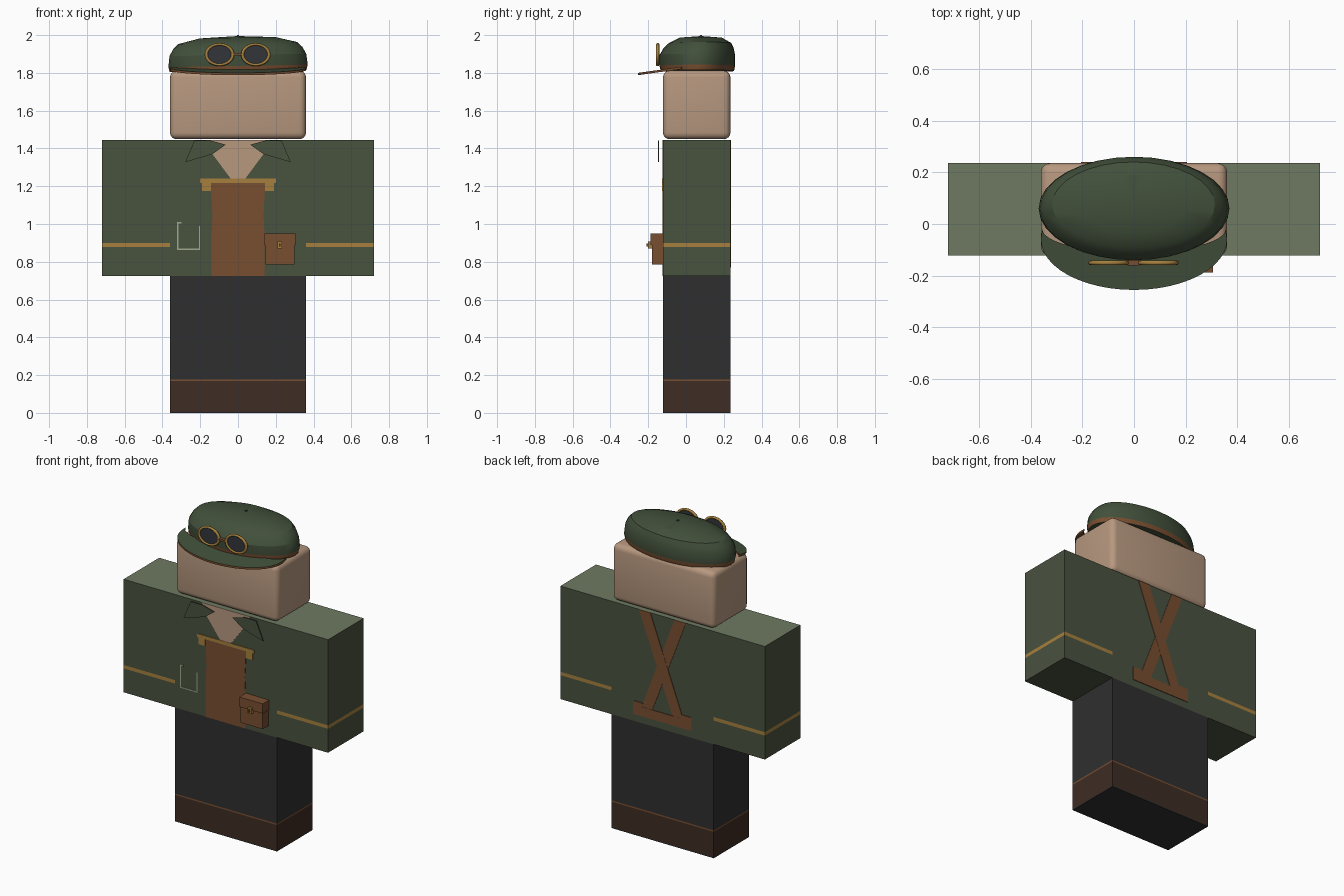
import bpy, bmesh, math
from mathutils import Matrix

if "Cube" in bpy.data.objects:
    bpy.data.objects.remove(bpy.data.objects["Cube"])


def paint(name, r, g, b):
    m = bpy.data.materials.new(name)
    m.diffuse_color = [(c / 255 / 12.92 if c < 11 else ((c / 255 + 0.055) / 1.055) ** 2.4)
                       for c in (r, g, b)] + [1]
    m.use_nodes = True
    m.node_tree.nodes["Principled BSDF"].inputs["Base Color"].default_value = m.diffuse_color
    return m


GREEN = paint("jacket_green", 73, 82, 63)
HAT = paint("hat_green", 66, 80, 59)
SAGE = paint("shoulder_sage", 110, 122, 98)
SKIN = paint("skin", 183, 152, 127)
CHARCOAL = paint("charcoal", 47, 47, 48)
BOOT = paint("boot_brown", 62, 44, 35)
LEATHER = paint("leather", 120, 78, 48)
GOLD = paint("brass", 166, 128, 62)
LENS = paint("lens", 52, 53, 58)
PALE = paint("pocket_stitch", 160, 168, 142)

FRONT, BACK = -0.122, 0.235


def finish(name, bm, mats, smooth=None):
    bmesh.ops.recalc_face_normals(bm, faces=bm.faces[:])
    me = bpy.data.meshes.new(name)
    bm.to_mesh(me)
    bm.free()
    ob = bpy.data.objects.new(name, me)
    bpy.context.collection.objects.link(ob)
    for m in mats:
        me.materials.append(m)
    if smooth:
        bpy.ops.object.select_all(action='DESELECT')
        ob.select_set(True)
        bpy.context.view_layer.objects.active = ob
        bpy.ops.object.shade_smooth_by_angle(angle=math.radians(smooth))
    return ob


def box(name, x, y, z, mats, cuts=(), rule=None, bevel=0):
    """Box from ranges, sliced at heights, coloured by rule(centre, normal)."""
    bm = bmesh.new()
    bmesh.ops.create_cube(bm, size=1)
    for v in bm.verts:
        v.co = [(a[0] + a[1]) / 2 + c * (a[1] - a[0]) for a, c in zip((x, y, z), v.co)]
    for h in cuts:
        bmesh.ops.bisect_plane(bm, geom=bm.verts[:] + bm.edges[:] + bm.faces[:],
                               plane_co=(0, 0, h), plane_no=(0, 0, 1))
    if bevel:
        bmesh.ops.bevel(bm, geom=bm.edges[:], offset=bevel, segments=4, profile=0.5, affect='EDGES')
    bm.normal_update()
    if rule:
        for f in bm.faces:
            f.material_index = rule(f.calc_center_median(), f.normal)
    return finish(name, bm, mats, 30 if bevel else None)


def plate(name, pts, y, mat, depth=0.003):
    """Thin slab with an x-z outline, starting at y and growing by depth."""
    bm = bmesh.new()
    f = bm.faces.new([bm.verts.new((px, y, pz)) for px, pz in pts])
    ext = bmesh.ops.extrude_face_region(bm, geom=[f])
    for v in ext['geom']:
        if isinstance(v, bmesh.types.BMVert):
            v.co.y += depth
    return finish(name, bm, [mat])


def rect(x0, x1, z0, z1):
    return [(x0, z0), (x1, z0), (x1, z1), (x0, z1)]


# Torso, arms with a brass stripe, legs with boots
Y = (FRONT, BACK)
box("torso", (-0.36, 0.36), Y, (0.725, 1.445), [GREEN, SAGE], rule=lambda c, n: int(n.z > 0.9))
for side, s in (("left", 1), ("right", -1)):
    xs = lambda a, b: tuple(sorted((a * s, b * s)))
    box(side + "_arm", xs(0.36, 0.72), Y, (0.725, 1.445), [GREEN, SAGE, GOLD], (0.877, 0.899),
        lambda c, n: 1 if n.z > 0.9 else 2 if 0.877 < c.z < 0.899 else 0)
    box(side + "_leg", xs(0, 0.36), Y, (0, 0.725), [CHARCOAL, BOOT, LEATHER], (0.006, 0.168, 0.177),
        lambda c, n: 0 if c.z > 0.177 or c.z < 0.006 else 2 if c.z > 0.168 else 1)

# Head
box("head", (-0.36, 0.36), Y, (1.449, 1.812), [SKIN], bevel=0.035)

# Open neckline and floating lapels
plate("neckline", [(-0.17, 1.445), (-0.135, 1.37), (-0.035, 1.235), (0.035, 1.235),
                   (0.135, 1.37), (0.17, 1.445)], FRONT, SKIN, -0.002)
for side, s in (("left", 1), ("right", -1)):
    plate(side + "_lapel", [(s * a, b) for a, b in
          ((0.15, 1.443), (0.065, 1.42), (0.135, 1.37), (0.28, 1.327), (0.23, 1.443))],
          -0.142, GREEN, -0.006)

# Apron with brass top bar and end tabs
plate("apron", [(-0.14, 0.725), (0.14, 0.725), (0.14, 0.95), (0.135, 1.05), (0.145, 1.22),
                (-0.145, 1.22), (-0.135, 1.05), (-0.14, 0.95)], FRONT, LEATHER, -0.003)
plate("apron_bar", rect(-0.2, 0.2, 1.218, 1.24), FRONT, GOLD, -0.004)
for side, s in (("left", 1), ("right", -1)):
    plate(side + "_apron_tab", rect(s * 0.143, s * 0.19, 1.175, 1.22), FRONT, GOLD, -0.004)

# Stitched pocket outline
for i, r in enumerate(((-0.322, -0.315, 0.865, 1.01), (-0.322, -0.2, 0.862, 0.869),
                       (-0.207, -0.2, 0.862, 0.99), (-0.322, -0.3, 1.003, 1.01))):
    plate(f"pocket_stitch_{i + 1}", rect(*r), FRONT, PALE, -0.002)

# Belt pouch with flap and clasp
box("pouch", (0.145, 0.3), (-0.18, FRONT), (0.785, 0.945), [LEATHER])
box("pouch_flap", (0.14, 0.305), (-0.187, FRONT), (0.888, 0.95), [LEATHER])
box("pouch_clasp", (0.208, 0.234), (-0.2, -0.18), (0.87, 0.908), [GOLD])
box("pouch_pin", (0.217, 0.225), (-0.208, -0.2), (0.88, 0.898), [LEATHER])

# Crossed back straps and waist piece
for side, s in (("left", 1), ("right", -1)):
    plate(side + "_back_strap", [(s * 0.165, 1.445), (s * 0.085, 1.445),
                                 (s * -0.15, 0.82), (s * -0.075, 0.82)],
          BACK, LEATHER, 0.003 + 0.0005 * s)
plate("back_waist", [(-0.205, 0.77), (0.205, 0.77), (0.205, 0.855), (0.14, 0.855), (0.14, 0.83),
                     (-0.14, 0.83), (-0.14, 0.855), (-0.205, 0.855)], BACK, LEATHER, 0.004)

# Cap crown: stacked ellipses, leather band at the bottom, tilted a little
SEG = 32
bm = bmesh.new()
rings = [(1.81, 0.362, 0.194, 0.06), (1.837, 0.369, 0.2, 0.06), (1.895, 0.362, 0.2, 0.06),
         (1.932, 0.342, 0.185, 0.067), (1.958, 0.315, 0.165, 0.075), (1.986, 0.2, 0.113, 0.078)]
loops = [[bm.verts.new((rx * math.cos(2 * math.pi * i / SEG), cy + ry * math.sin(2 * math.pi * i / SEG), z))
          for i in range(SEG)] for z, rx, ry, cy in rings]
for k, (a, b) in enumerate(zip(loops, loops[1:])):
    for i in range(SEG):
        j = (i + 1) % SEG
        bm.faces.new((a[i], a[j], b[j], b[i])).material_index = int(k == 0)
apex = bm.verts.new((0, 0.08, 1.995))
for i in range(SEG):
    bm.faces.new((loops[-1][i], loops[-1][(i + 1) % SEG], apex))
bm.faces.new(loops[0])
tilt = Matrix.Translation((0, 0, 1.85)) @ Matrix.Rotation(-0.018, 4, 'Y') @ Matrix.Translation((0, 0, -1.85))
bm.transform(tilt)
finish("cap_crown", bm, [HAT, LEATHER], 25)
box("cap_button", (-0.006, 0.006), (0.074, 0.086), (1.99, 2.0), [HAT])

# Cap brim: drooping crescent, green above and leather below
bm = bmesh.new()
N, rows = 24, []
for i in range(N + 1):
    t = math.pi * i / N
    c, s = math.cos(t), math.sin(t)
    row = []
    for x, y in ((0.355 * c, -0.02 - 0.09 * s), (0.36 * c, -0.06 - 0.195 * s)):
        z = 1.818 + 0.14 * (y + 0.04)
        row += [bm.verts.new((x, y, z + 0.012)), bm.verts.new((x, y, z))]
    rows.append(row)
for a, b in zip(rows, rows[1:]):
    for k, (p, q) in enumerate(((0, 2), (2, 3), (3, 1), (1, 0))):
        bm.faces.new((a[p], b[p], b[q], a[q])).material_index = int(k > 0)
for r in (rows[0], rows[-1]):
    bm.faces.new((r[0], r[2], r[3], r[1])).material_index = 1
finish("cap_brim", bm, [HAT, LEATHER], 30)

# Goggles: oval brass rims, dark lenses, bridge
for side, cx in (("left", 0.094), ("right", -0.098)):
    bpy.ops.mesh.primitive_torus_add(location=(cx, -0.15, 1.897), rotation=(math.pi / 2, 0, 0),
                                     major_radius=0.07, minor_radius=0.009,
                                     major_segments=28, minor_segments=8)
    rim = bpy.context.object
    rim.name = side + "_goggle_rim"
    rim.scale = (1, 0.775, 1)
    rim.data.materials.append(GOLD)
    bpy.ops.object.shade_smooth_by_angle(angle=math.radians(50))
    ring = [(cx + 0.068 * math.cos(a), 1.897 + 0.053 * math.sin(a))
            for a in (2 * math.pi * i / 28 for i in range(28))]
    plate(side + "_goggle_lens", ring, -0.146, LENS, -0.006)
box("goggle_bridge", (-0.024, 0.02), (-0.16, -0.14), (1.892, 1.904), [LEATHER])
